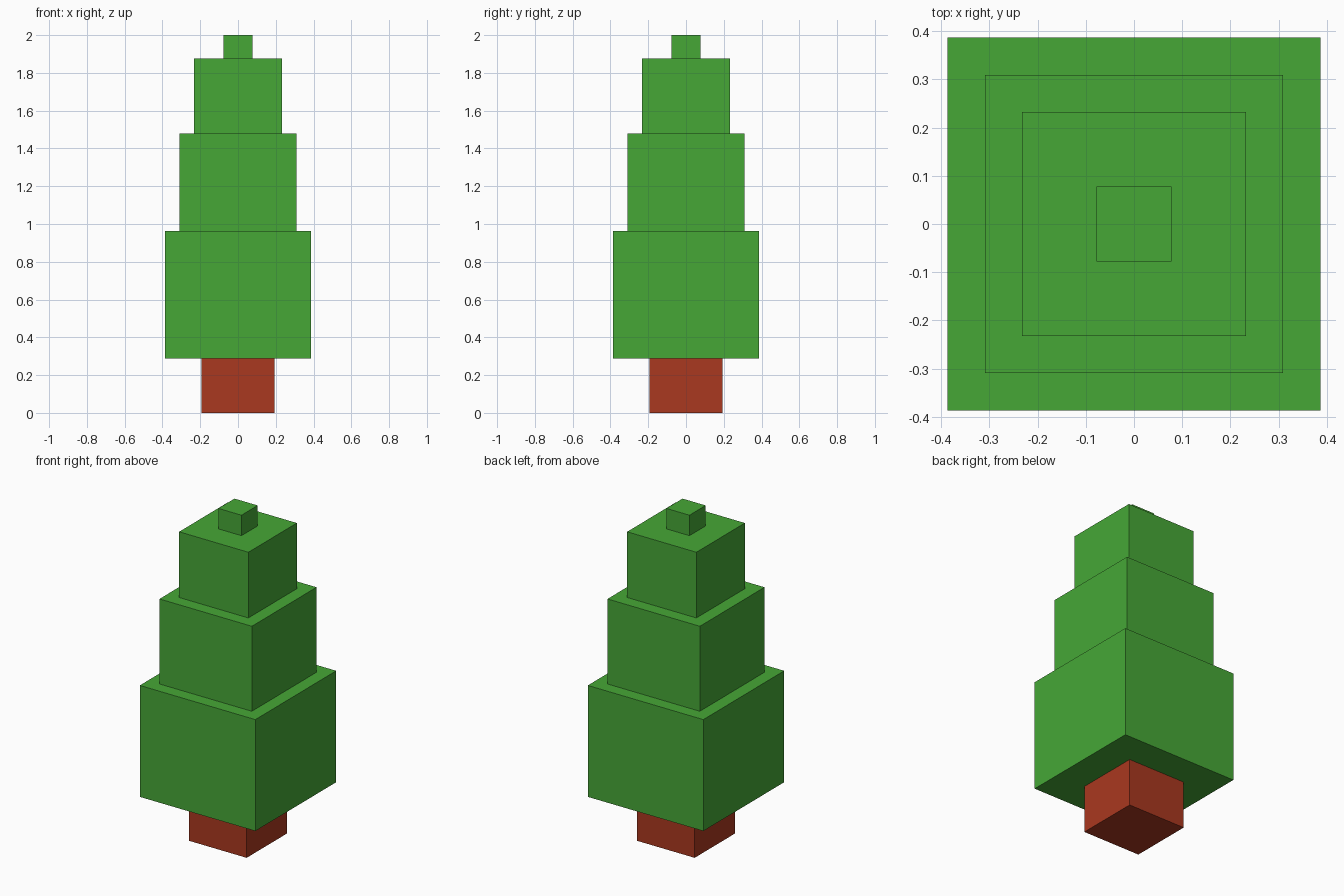
import bpy

if "Cube" in bpy.data.objects:
    bpy.data.objects.remove(bpy.data.objects["Cube"])


def material(name, color):
    mat = bpy.data.materials.new(name)
    mat.diffuse_color = (*color, 1.0)
    mat.use_nodes = True
    mat.node_tree.nodes["Principled BSDF"].inputs["Base Color"].default_value = mat.diffuse_color
    return mat


def block(name, width, bottom, top, mat):
    """Square block centred on the z axis, spanning bottom to top."""
    bpy.ops.mesh.primitive_cube_add(size=1, location=(0, 0, (bottom + top) / 2))
    obj = bpy.context.object
    obj.name = name
    obj.scale = (width, width, top - bottom)
    bpy.ops.object.transform_apply(location=False, rotation=False, scale=True)
    obj.data.materials.append(mat)


bark = material("bark", (0.40, 0.040, 0.014))
leaves = material("leaves", (0.061, 0.386, 0.037))

# Trunk
block("trunk", 0.387, 0.0, 0.288, bark)

# Stacked foliage tiers, widest at the bottom: (name, width, top height)
tiers = [
    ("lower_foliage", 0.774, 0.963),
    ("middle_foliage", 0.619, 1.478),
    ("upper_foliage", 0.464, 1.876),
    ("tree_tip", 0.155, 2.0),
]
bottom = 0.288
for name, width, top in tiers:
    block(name, width, bottom, top, leaves)
    bottom = top
